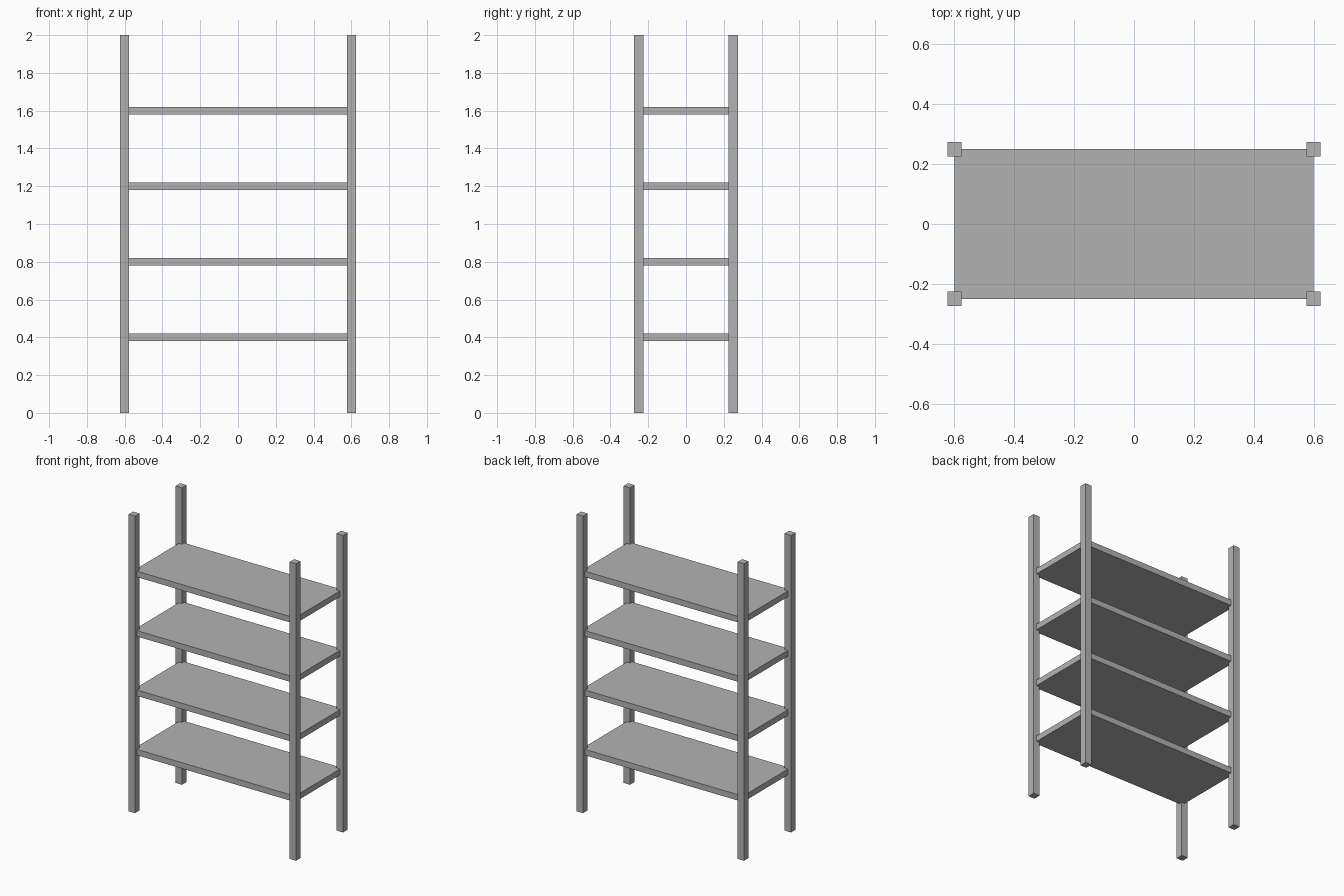
import bpy

if "Cube" in bpy.data.objects:
    bpy.data.objects.remove(bpy.data.objects["Cube"], do_unlink=True)

# Single grey material
GREY = (0.45, 0.45, 0.45, 1.0)
grey = bpy.data.materials.new("plain grey")
grey.use_nodes = True
grey.diffuse_color = GREY
grey.node_tree.nodes["Principled BSDF"].inputs["Base Color"].default_value = GREY


def box(name, center, size):
    """Add a box with its scale applied."""
    bpy.ops.mesh.primitive_cube_add(size=1, location=center)
    ob = bpy.context.object
    ob.name = name
    ob.data.name = name
    for v in ob.data.vertices:
        v.co = [c * s for c, s in zip(v.co, size)]
    ob.data.materials.append(grey)
    return ob


HEIGHT, POST = 2.0, 0.048
HALF_X, HALF_Y = 0.6, 0.25
SHELF_THICKNESS, SHELF_GAP = 0.04, 0.4

# Four corner posts
for side, sx in (("left", 1), ("right", -1)):
    for end, sy in (("front", -1), ("back", 1)):
        box(f"{end}_{side}_post", (sx * HALF_X, sy * HALF_Y, HEIGHT / 2),
            (POST, POST, HEIGHT))

# Four evenly spaced shelves, cornered on the post centres
for i in range(1, 5):
    box(f"shelf_{i}", (0, 0, i * SHELF_GAP),
        (2 * HALF_X, 2 * HALF_Y, SHELF_THICKNESS))
